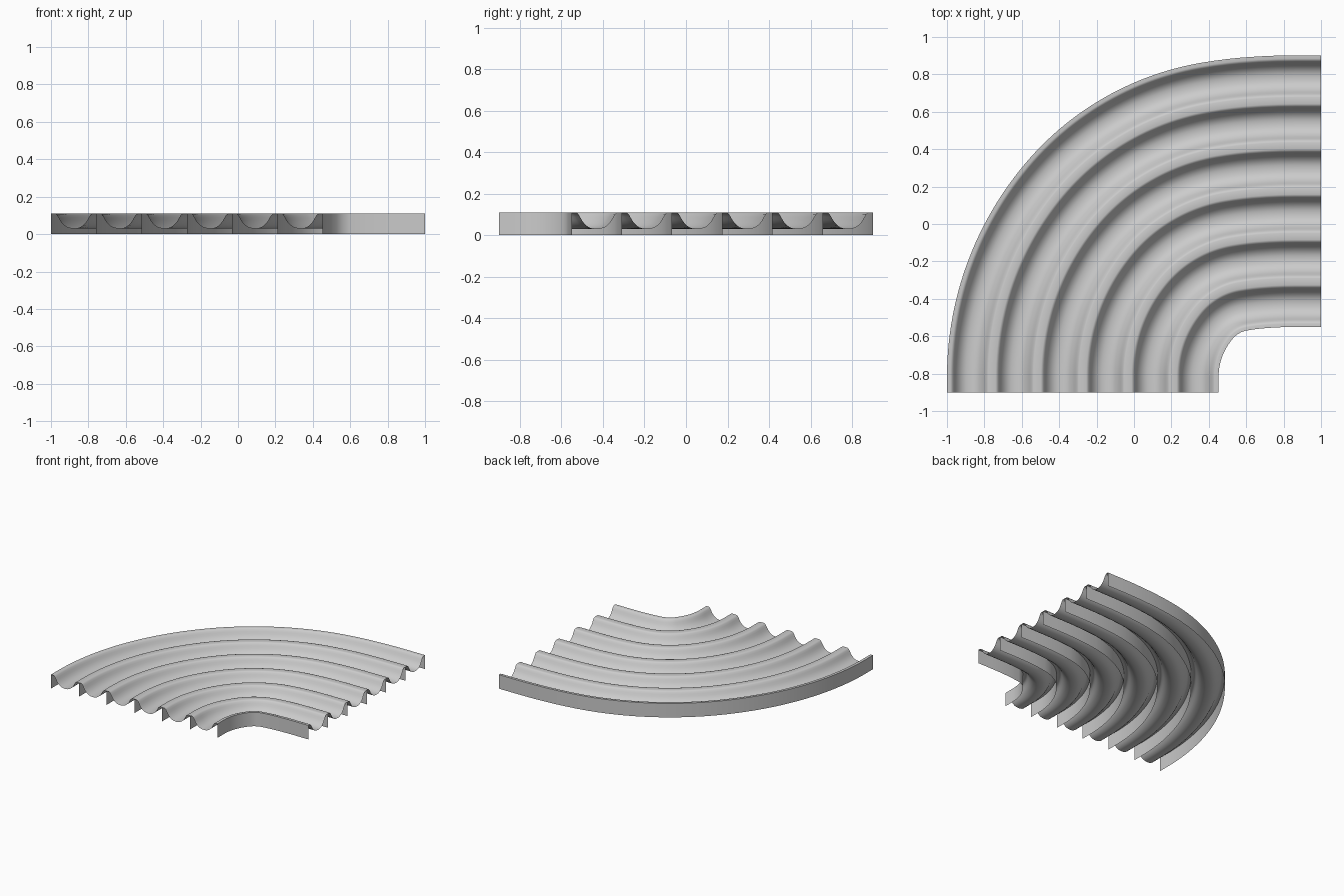
import bpy, bmesh
from math import sin, cos, radians
from mathutils import Vector

if "Cube" in bpy.data.objects:
    bpy.data.objects.remove(bpy.data.objects["Cube"])

LANES = 6
W = 1.452 / LANES          # lane width
H = 0.11                   # rim height

# Inner edge of the bend as a chain of tangent arcs: (turn in degrees, length)
ARCS = [(0, .08), (15, .085), (15, .08), (10, .06), (20, .045),
        (20, .044), (5, .09), (5, .17)]


def inner_path():
    """Points and outward normals along the inner edge."""
    p, ang = Vector((-1 + W * LANES, -0.9)), 90.0
    out = [(p.copy(), ang)]
    for turn, length in ARCS:
        n = max(2, round(turn / 1.5)) if turn else 2
        for _ in range(n):
            mid = radians(ang - turn / n / 2)
            p = p + Vector((cos(mid), sin(mid))) * (length / n)
            ang -= turn / n
            out.append((p.copy(), ang))
    out.append((Vector((1.0, p.y)), 0.0))
    return [(q, Vector((-sin(radians(a)), cos(radians(a))))) for q, a in out]


# Half of the trough section, from the rim to the bottom: (across, height)
HALF = [(0, H), (.018, H), (.025, .108), (.032, .101), (.040, .088),
        (.048, .073), (.058, .059), (.070, .047), (.085, .037),
        (.102, .0315), (W / 2, .03)]
TROUGH = HALF + [(W - u, z) for u, z in reversed(HALF[:-1])]

PATH = inner_path()


def sweep(name, section):
    """Sweep an open section (distance from inner edge, height) round the bend."""
    bm = bmesh.new()
    rows = [[bm.verts.new((*(p + n * d), z)) for d, z in section] for p, n in PATH]
    for a, b in zip(rows, rows[1:]):
        for i in range(len(section) - 1):
            bm.faces.new((a[i], a[i + 1], b[i + 1], b[i]))
    bmesh.ops.recalc_face_normals(bm, faces=bm.faces)
    if sum(f.normal.z * f.calc_area() for f in bm.faces) < 0:
        bmesh.ops.reverse_faces(bm, faces=bm.faces)
    mesh = bpy.data.meshes.new(name)
    bm.to_mesh(mesh)
    bm.free()
    ob = bpy.data.objects.new(name, mesh)
    bpy.context.collection.objects.link(ob)
    bpy.ops.object.select_all(action='DESELECT')
    ob.select_set(True)
    bpy.context.view_layer.objects.active = ob
    bpy.ops.object.shade_smooth_by_angle(angle=radians(40))


# Lanes: trough plus the wall on its outer side; the first also has the inner wall
for k in range(LANES):
    section = [(k * W + u, z) for u, z in TROUGH] + [((k + 1) * W, 0)]
    if k == 0:
        section.insert(0, (0, 0))
    sweep(f"lane_{k + 1}", section)
